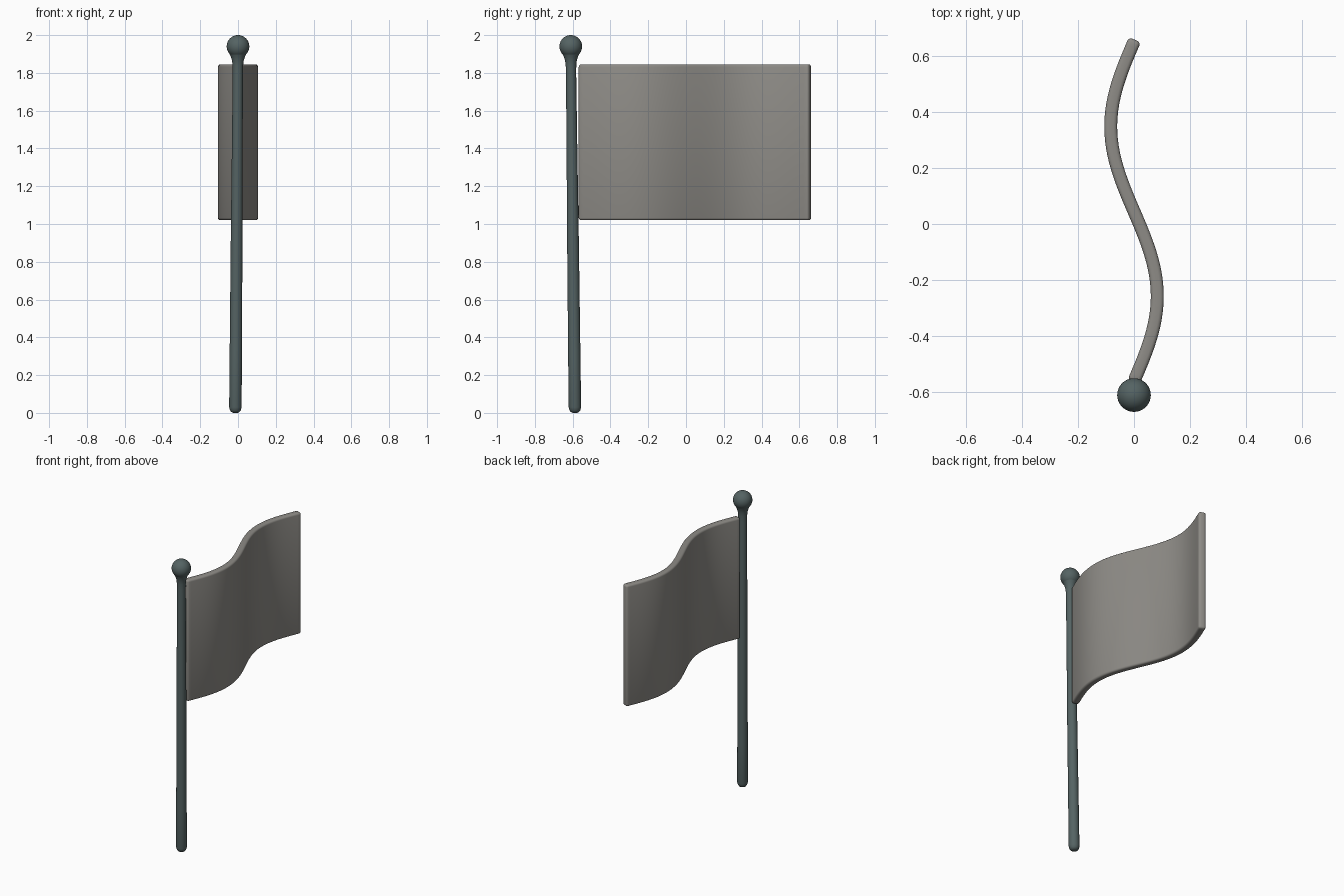
import bpy, bmesh, math

if "Cube" in bpy.data.objects:
    bpy.data.objects.remove(bpy.data.objects["Cube"])


def material(name, rgb):
    m = bpy.data.materials.new(name)
    m.diffuse_color = (*rgb, 1)
    m.use_nodes = True
    m.node_tree.nodes["Principled BSDF"].inputs["Base Color"].default_value = m.diffuse_color
    return m


def add_object(name, bm, mat):
    bmesh.ops.recalc_face_normals(bm, faces=bm.faces)
    mesh = bpy.data.meshes.new(name)
    bm.to_mesh(mesh)
    bm.free()
    mesh.materials.append(mat)
    ob = bpy.data.objects.new(name, mesh)
    bpy.context.collection.objects.link(ob)
    return ob


def smooth(ob, degrees):
    bpy.ops.object.select_all(action='DESELECT')
    ob.select_set(True)
    bpy.context.view_layer.objects.active = ob
    bpy.ops.object.shade_smooth_by_angle(angle=math.radians(degrees))


pole_mat = material("pole_grey", (0.09, 0.125, 0.125))
flag_mat = material("flag_grey", (0.27, 0.26, 0.24))

# Pole: slightly leaning, tapered turned profile with rounded foot and flared neck
BALL = (0.0, -0.61, 1.94)
FOOT = (-0.014, -0.588)
profile = [(0.012, 0.0), (0.022, 0.005), (0.029, 0.014), (0.033, 0.03),
           (0.0325, 0.3), (0.031, 0.9), (0.0285, 1.4), (0.027, 1.8),
           (0.028, 1.84), (0.031, 1.865), (0.037, 1.885), (0.044, 1.9)]
SIDES = 32
bm = bmesh.new()
rings = []
for r, z in profile:
    t = z / BALL[2]
    cx = FOOT[0] + (BALL[0] - FOOT[0]) * t
    cy = FOOT[1] + (BALL[1] - FOOT[1]) * t
    rings.append([bm.verts.new((cx + r * math.cos(a), cy + r * math.sin(a), z))
                  for a in (2 * math.pi * i / SIDES for i in range(SIDES))])
for low, high in zip(rings, rings[1:]):
    for i in range(SIDES):
        j = (i + 1) % SIDES
        bm.faces.new((low[i], low[j], high[j], high[i]))
bm.faces.new(rings[0][::-1])
bm.faces.new(rings[-1])
smooth(add_object("pole", bm, pole_mat), 50)

# Ball finial
bm = bmesh.new()
bmesh.ops.create_uvsphere(bm, u_segments=32, v_segments=20, radius=0.06)
finial = add_object("ball_finial", bm, pole_mat)
finial.location = BALL
smooth(finial, 50)

# Waving flag: one full wave in plan, thickened with softened edges
Y0, Y1, Z0, Z1, STEPS = -0.563, 0.657, 1.02, 1.845, 48
bm = bmesh.new()
columns = []
for i in range(STEPS + 1):
    y = Y0 + (Y1 - Y0) * i / STEPS
    x = 0.083 * math.sin(2 * math.pi * (y + 0.56) / 1.21)
    columns.append([bm.verts.new((x, y, z)) for z in (Z0, Z1)])
for a, b in zip(columns, columns[1:]):
    bm.faces.new((a[0], b[0], b[1], a[1]))
flag = add_object("flag", bm, flag_mat)
smooth(flag, 40)
solid = flag.modifiers.new("thickness", 'SOLIDIFY')
solid.thickness = 0.046
solid.offset = 0
solid.use_even_offset = True
bevel = flag.modifiers.new("soft_edges", 'BEVEL')
bevel.width = 0.013
bevel.segments = 3
bevel.limit_method = 'ANGLE'
bevel.angle_limit = math.radians(50)
